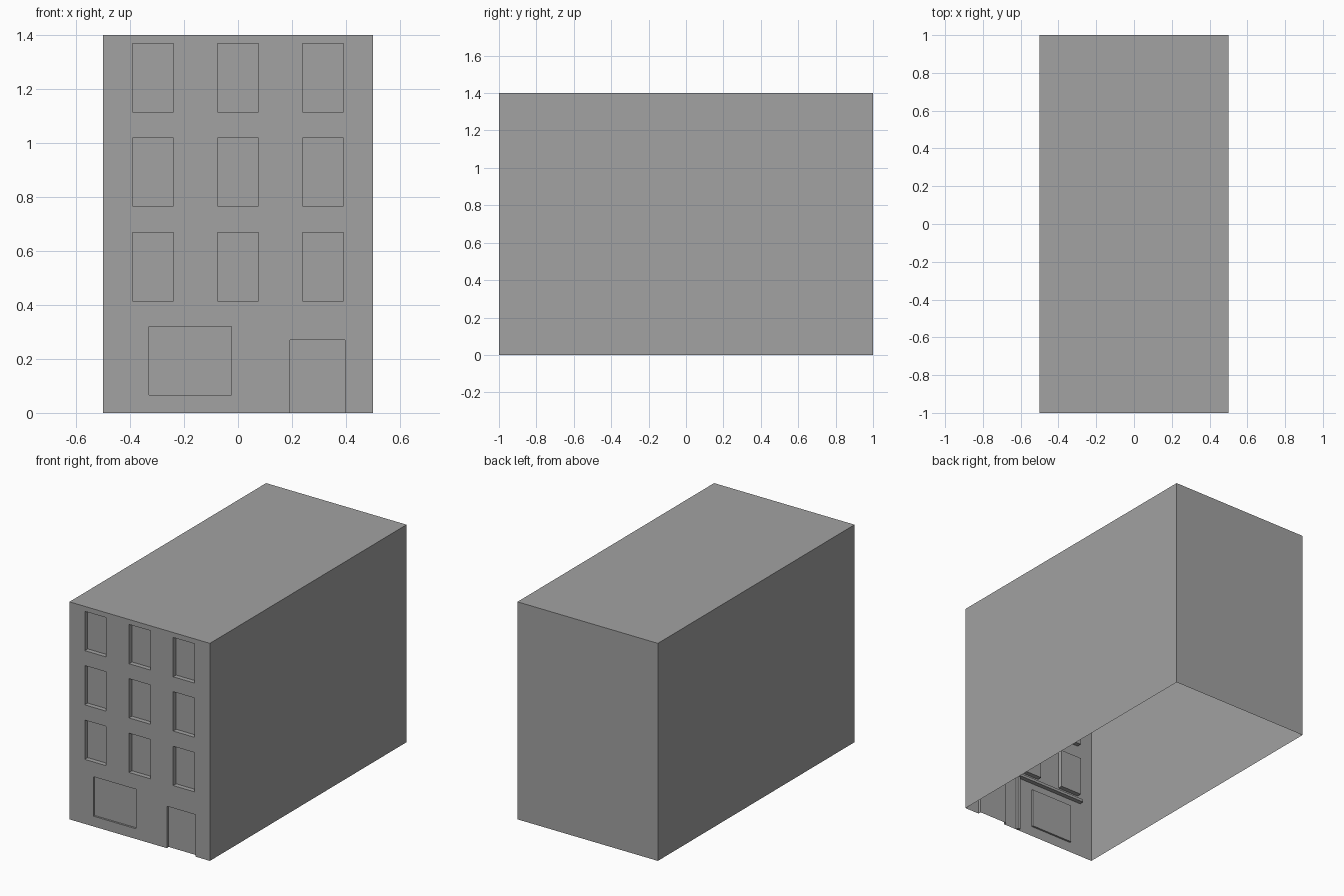
import bpy
import bmesh
from mathutils import Matrix, Vector

cube = bpy.data.objects.get("Cube")
if cube:
    bpy.data.objects.remove(cube, do_unlink=True)

WIDTH, DEPTH, HEIGHT = 1.0, 2.0, 1.4
FRONT = -DEPTH / 2

grey = bpy.data.materials.new("plain_grey")
grey.use_nodes = True
grey.diffuse_color = (0.36, 0.36, 0.36, 1)
grey.node_tree.nodes["Principled BSDF"].inputs["Base Color"].default_value = (0.36, 0.36, 0.36, 1)


def add_box(bm, low, high):
    low, high = Vector(low), Vector(high)
    matrix = Matrix.Translation((low + high) / 2) @ Matrix.Diagonal((*(high - low), 1))
    bmesh.ops.create_cube(bm, size=1, matrix=matrix)


def make_object(name, boxes):
    bm = bmesh.new()
    for low, high in boxes:
        add_box(bm, low, high)
    mesh = bpy.data.meshes.new(name)
    bm.to_mesh(mesh)
    bm.free()
    mesh.materials.append(grey)
    obj = bpy.data.objects.new(name, mesh)
    bpy.context.collection.objects.link(obj)
    return obj


def recess(x0, x1, z0, z1, depth):
    return (x0, FRONT - 0.1, z0), (x1, FRONT + depth, z1)


# Main block
building = make_object("building_shell", [
    ((-WIDTH / 2, FRONT, 0), (WIDTH / 2, -FRONT, HEIGHT))])

# Three rows of windows, the shop window and the doorway
openings = [recess(x - 0.076, x + 0.076, z, z + 0.253, 0.03)
            for x in (-0.315, 0, 0.315) for z in (0.415, 0.766, 1.115)]
openings.append(recess(-0.33, -0.025, 0.066, 0.32, 0.012))
openings.append(recess(0.193, 0.397, -0.1, 0.27, 0.02))
cutter = make_object("opening_cutter", openings)
cutter.hide_render = True

cut = building.modifiers.new("openings", "BOOLEAN")
cut.operation = "DIFFERENCE"
cut.solver = "EXACT"
cut.object = cutter
bpy.context.view_layer.update()
shell = bpy.data.meshes.new_from_object(
    building.evaluated_get(bpy.context.evaluated_depsgraph_get()))
building.modifiers.clear()
building.data = shell
bpy.data.objects.remove(cutter, do_unlink=True)

# Open underside
bm = bmesh.new()
bm.from_mesh(shell)
floor = [f for f in bm.faces if all(v.co.z < 0.001 for v in f.verts)]
bmesh.ops.delete(bm, geom=floor, context="FACES")
bm.to_mesh(shell)
bm.free()

# Ledge and post on the inside of the front wall
make_object("inner_ledge", [((-0.41, FRONT + 0.001, 0.367), (0.41, FRONT + 0.03, 0.385))])
make_object("inner_post", [((0.08, FRONT + 0.001, 0), (0.1, FRONT + 0.02, 0.367))])
